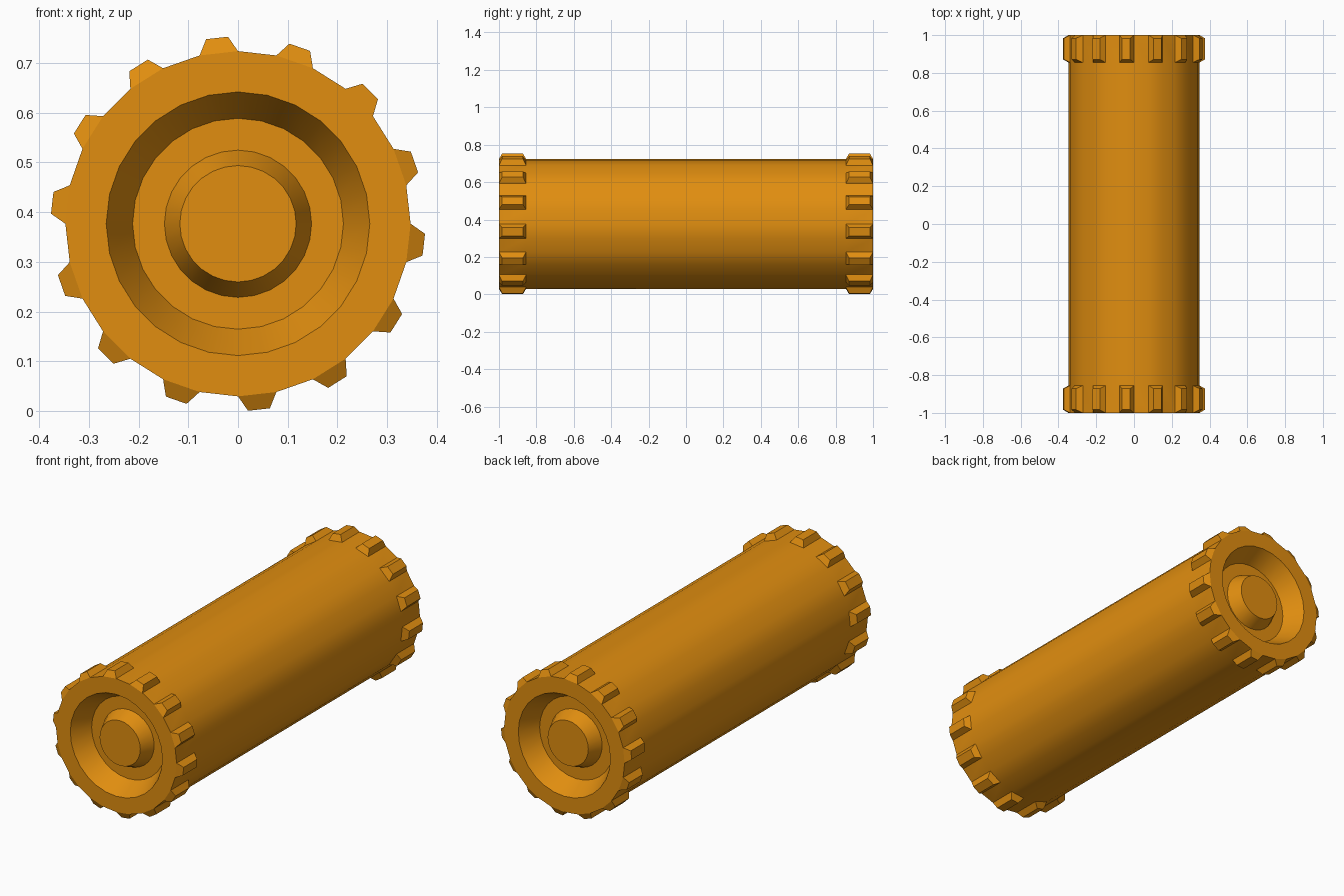
import bpy, bmesh, math

if "Cube" in bpy.data.objects:
    bpy.data.objects.remove(bpy.data.objects["Cube"], do_unlink=True)

SIDES = 28          # two sides per tooth
CENTRE_Z = 0.3765

amber = bpy.data.materials.new("amber_orange")
amber.use_nodes = True
colour = (0.75, 0.27, 0.005, 1.0)
amber.diffuse_color = colour
amber.node_tree.nodes["Principled BSDF"].inputs["Base Color"].default_value = colour

# Half profile (radius, y): hub, recess floor, rim, tooth band
front = [(0.117, -0.97), (0.148, -0.90), (0.212, -0.90),
         (0.265, -1.0), (0.347, -1.0), (0.347, -0.855)]
profile = front + [(r, -y) for r, y in reversed(front)]


def ring(bm, radius, y):
    """One ring of vertices around the y axis, starting at the top."""
    verts = []
    for i in range(SIDES):
        a = 2 * math.pi * i / SIDES
        verts.append(bm.verts.new((-radius * math.sin(a), y, radius * math.cos(a))))
    return verts


bm = bmesh.new()
rings = [ring(bm, r, y) for r, y in profile]

# Lathed surface; every second face of each end band becomes a tooth
bands = (len(front) - 2, len(front))
teeth = []
for k in range(len(rings) - 1):
    a, b = rings[k], rings[k + 1]
    for i in range(SIDES):
        j = (i + 1) % SIDES
        face = bm.faces.new((a[i], a[j], b[j], b[i]))
        if k in bands and i % 2 == 0:
            teeth.append(face)

# Flat hub ends
bm.faces.new(rings[0])
bm.faces.new(rings[-1])
bmesh.ops.recalc_face_normals(bm, faces=bm.faces[:])

# Raised teeth with bevelled sides
bmesh.ops.inset_individual(bm, faces=teeth, thickness=0.0168, depth=0.031,
                           use_even_offset=True)

mesh = bpy.data.meshes.new("roller")
bm.to_mesh(mesh)
bm.free()
mesh.materials.append(amber)
roller = bpy.data.objects.new("toothed_roller", mesh)
roller.location.z = CENTRE_Z
bpy.context.collection.objects.link(roller)

# Smooth barrel, crisp rims and teeth
bpy.ops.object.select_all(action='DESELECT')
roller.select_set(True)
bpy.context.view_layer.objects.active = roller
bpy.ops.object.shade_smooth_by_angle(angle=math.radians(25))
